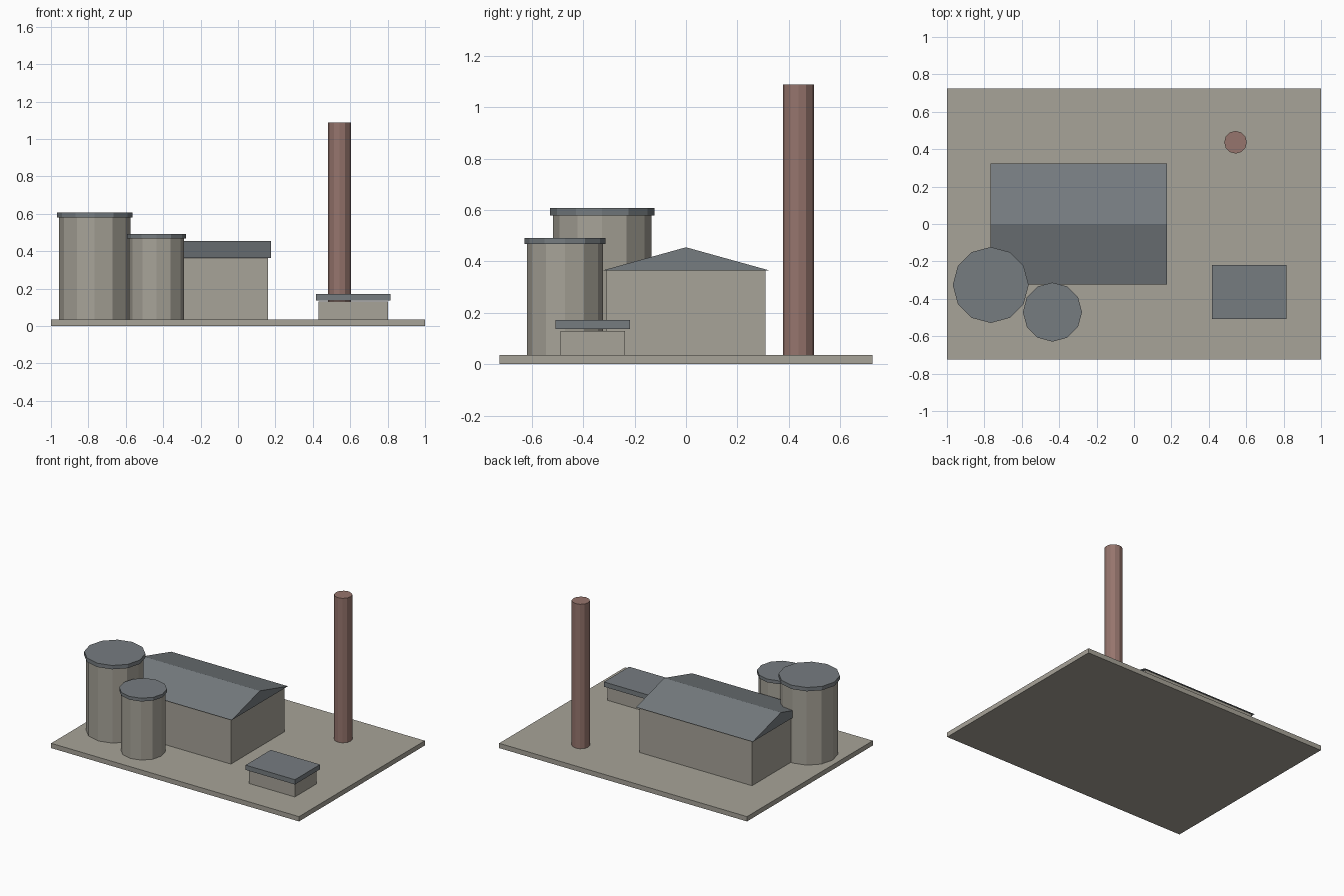
import bpy, bmesh, math
from mathutils import Matrix, Vector

if "Cube" in bpy.data.objects:
    bpy.data.objects.remove(bpy.data.objects["Cube"])


def material(name, rgb):
    """Flat colour given as sRGB 0-255, stored as linear."""
    m = bpy.data.materials.new(name)
    lin = [((c / 255 + 0.055) / 1.055) ** 2.4 for c in rgb]
    m.diffuse_color = (*lin, 1)
    m.use_nodes = True
    m.node_tree.nodes["Principled BSDF"].inputs["Base Color"].default_value = m.diffuse_color
    return m


CONCRETE = material("warm_grey_concrete", (167, 163, 152))
ROOF = material("slate_roof", (118, 124, 128))
BRICK = material("dull_red_brick", (150, 117, 109))


def finish(name, bm, mat):
    bmesh.ops.recalc_face_normals(bm, faces=bm.faces)
    mesh = bpy.data.meshes.new(name)
    bm.to_mesh(mesh)
    bm.free()
    mesh.materials.append(mat)
    obj = bpy.data.objects.new(name, mesh)
    bpy.context.collection.objects.link(obj)
    return obj


def box(name, cx, cy, hx, hy, z0, z1, mat):
    bm = bmesh.new()
    bmesh.ops.create_cube(bm, size=2)
    bmesh.ops.scale(bm, vec=(hx, hy, (z1 - z0) / 2), verts=bm.verts)
    bmesh.ops.translate(bm, vec=(cx, cy, (z0 + z1) / 2), verts=bm.verts)
    return finish(name, bm, mat)


def cylinder(name, cx, cy, r, z0, z1, mat, sides=12):
    bm = bmesh.new()
    bmesh.ops.create_cone(bm, cap_ends=True, segments=sides, radius1=r, radius2=r,
                          depth=z1 - z0,
                          matrix=Matrix.Translation((cx, cy, (z0 + z1) / 2)))
    return finish(name, bm, mat)


def gable_roof(name, cx, cy, hx, hy, z0, z1, mat):
    bm = bmesh.new()
    profile = [(-hy, z0), (hy, z0), (0, z1)]
    end = bm.faces.new([bm.verts.new((cx - hx, cy + y, z)) for y, z in profile])
    ext = bmesh.ops.extrude_face_region(bm, geom=[end], use_keep_orig=True)
    moved = [g for g in ext["geom"] if isinstance(g, bmesh.types.BMVert)]
    bmesh.ops.translate(bm, vec=(2 * hx, 0, 0), verts=moved)
    return finish(name, bm, mat)


def silo(name, cx, cy, r, cap_r, cap_z0, cap_z1):
    cylinder(name + "_body", cx, cy, r, GROUND, cap_z0, CONCRETE)
    cylinder(name + "_cap", cx, cy, cap_r, cap_z0, cap_z1, ROOF)


GROUND = 0.035

# Ground slab
box("base_slab", 0, 0, 1, 0.725, 0, GROUND, CONCRETE)

# Main hall with overhanging gable roof
box("hall_walls", -0.295, 0, 0.455, 0.31, GROUND, 0.365, CONCRETE)
gable_roof("hall_roof", -0.295, 0, 0.471, 0.324, 0.365, 0.455, ROOF)

# Two silos
silo("large_silo", -0.766, -0.326, 0.191, 0.203, 0.579, 0.607)
silo("small_silo", -0.436, -0.471, 0.148, 0.158, 0.467, 0.491)

# Chimney
cylinder("chimney", 0.543, 0.437, 0.0605, GROUND, 1.089, BRICK)

# Small hut, its flat roof floating just above the walls
box("hut_walls", 0.616, -0.363, 0.185, 0.126, GROUND, 0.13, CONCRETE)
box("hut_roof", 0.616, -0.363, 0.199, 0.145, 0.137, 0.172, ROOF)
